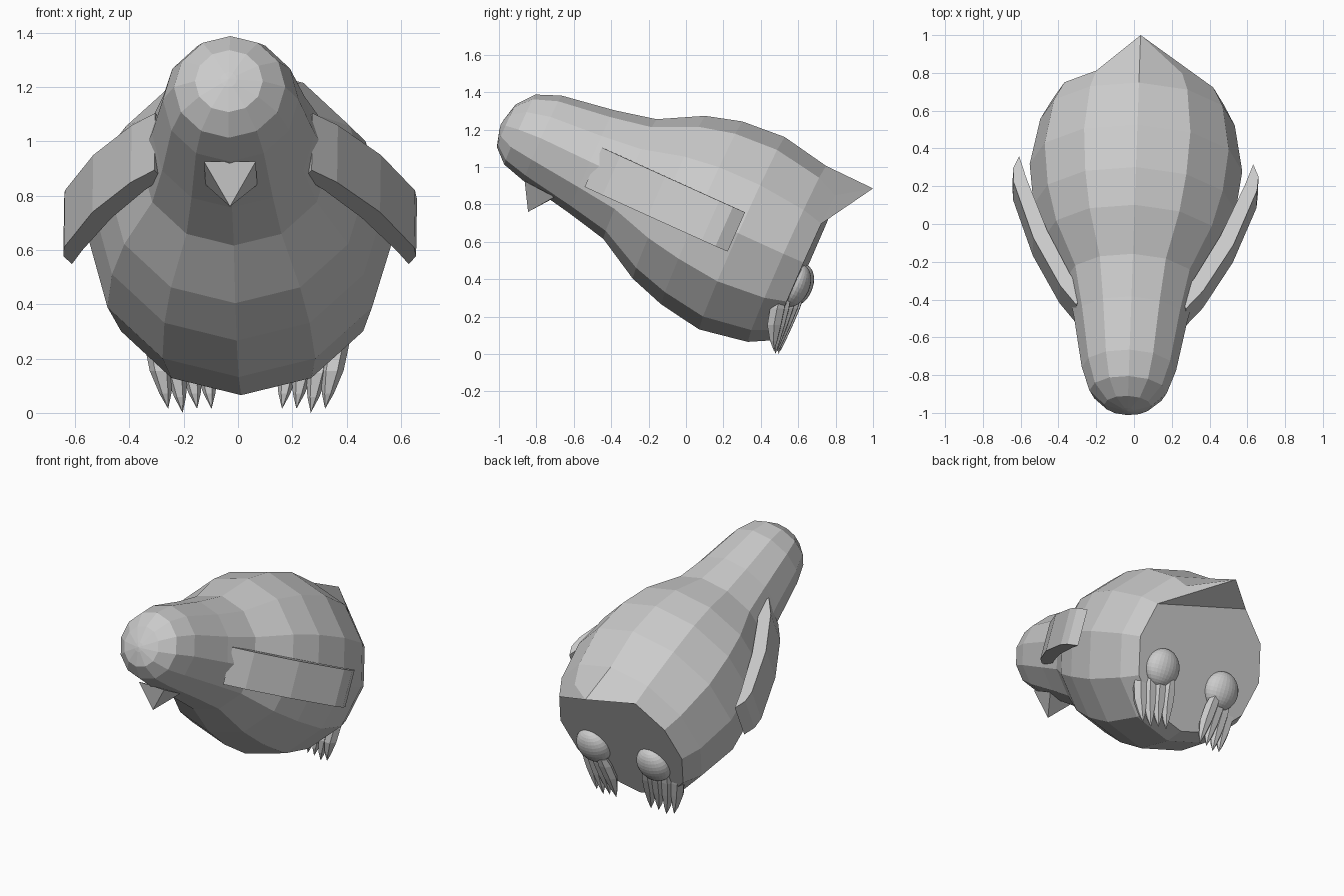
import bpy, bmesh, math
from mathutils import Matrix, Vector

if "Cube" in bpy.data.objects:
    bpy.data.objects.remove(bpy.data.objects["Cube"])

# Leaning frame: local y runs from head to tail, local z across the back
YAW = Matrix.Rotation(math.radians(-2), 4, 'Z')
LEAN = YAW @ Matrix.Rotation(math.radians(-24), 4, 'X')
UNLEAN = Matrix.Rotation(math.radians(24), 4, 'X')   # level point -> leaning frame

grey = bpy.data.materials.new("plain_grey")
grey.diffuse_color = (0.6, 0.6, 0.6, 1)
grey.use_nodes = True
grey.node_tree.nodes["Principled BSDF"].inputs["Base Color"].default_value = grey.diffuse_color


def finish(name, bm, matrix):
    """Orient the faces and turn the bmesh into a flat shaded object."""
    bmesh.ops.transform(bm, matrix=matrix, verts=bm.verts)
    bmesh.ops.recalc_face_normals(bm, faces=bm.faces)
    mesh = bpy.data.meshes.new(name)
    bm.to_mesh(mesh)
    bm.free()
    mesh.materials.append(grey)
    ob = bpy.data.objects.new(name, mesh)
    bpy.context.collection.objects.link(ob)
    return ob


def skin(bm, rings):
    """Bridge consecutive closed rings with quads."""
    n = len(rings[0])
    for a, b in zip(rings, rings[1:]):
        for i in range(n):
            j = (i + 1) % n
            bm.faces.new((a[i], a[j], b[j], b[i]))


# Body: twelve-sided lathe (station, radius, centre height)
profile = [(-1.40, 0.03, 0.72), (-1.375, 0.125, 0.725), (-1.30, 0.205, 0.735),
           (-1.17, 0.25, 0.742), (-0.88, 0.30, 0.735), (-0.655, 0.35, 0.733),
           (-0.425, 0.476, 0.729), (-0.23, 0.535, 0.724), (0.01, 0.563, 0.712),
           (0.275, 0.515, 0.709), (0.39, 0.455, 0.709)]
bm = bmesh.new()
rings = []
for s, r, c in profile:
    rings.append([bm.verts.new((r * math.sin(i * math.pi / 6), s,
                                c + r * math.cos(i * math.pi / 6))) for i in range(12)])
skin(bm, rings)
pole = bm.verts.new((0, -1.405, 0.72))
for i in range(12):
    bm.faces.new((pole, rings[0][(i + 1) % 12], rings[0][i]))
# Tail: top corner of the rear ring drawn out to a point, flat rump below
end = rings[-1]
end[0].co = (0, 0.554, 1.216)
bm.faces.new((end[0], end[1], end[2]))
bm.faces.new((end[0], end[2], end[11]))
bm.faces.new(end[2:])
finish("body", bm, LEAN)

# Wings: curved strip outline extruded to a constant width
outline = [(0.29, -0.85), (0.38, -0.74), (0.53, -0.47), (0.645, -0.15), (0.65, -0.07),
           (0.62, 0.0), (0.58, -0.12), (0.46, -0.42), (0.33, -0.67), (0.26, -0.78)]
for side, name in ((1, "right_wing"), (-1, "left_wing")):
    bm = bmesh.new()
    low, high = [[bm.verts.new((side * x, s, t)) for x, s in outline] for t in (0.60, 0.83)]
    skin(bm, [low, high])
    bm.faces.new(low)
    bm.faces.new(high)
    finish(name, bm, LEAN)

# Beak: four-sided pyramid pointing down from the throat
bm = bmesh.new()
base = [bm.verts.new(p) for p in ((-0.095, -0.86, 0.925), (0.095, -0.86, 0.925),
                                  (0.095, -0.70, 0.84), (-0.095, -0.70, 0.84))]
tip = bm.verts.new((0, -0.845, 0.76))
bm.faces.new(base)
for i in range(4):
    bm.faces.new((base[i], base[(i + 1) % 4], tip))
finish("beak", bm, YAW)

# Feet: flattened ball on the rump with four faceted claws below it
for side, label in ((1, "right"), (-1, "left")):
    bm = bmesh.new()
    bmesh.ops.create_uvsphere(bm, u_segments=28, v_segments=16, radius=1)
    place = Matrix.Translation((side * 0.225 + 0.02, 0.39, 0.575)) @ Matrix.Diagonal((0.115, 0.08, 0.12, 1))
    finish(label + "_foot", bm, LEAN @ place)

    bm = bmesh.new()
    for k in range(4):
        top = Vector((side * (0.17 + 0.057 * k) + 0.015, 0.59 - 0.025 * k, 0.295))
        point = Vector((side * (0.13 + 0.053 * k) + 0.015, 0.50 - 0.006 * k, 0.0 if k == 2 else 0.015))
        stack = []
        for f, r in ((0.0, 0.034), (0.18, 0.044), (0.5, 0.042), (0.8, 0.022)):
            mid = top.lerp(point, f) + Vector((0, -0.015, 0)) * math.sin(math.pi * f)
            stack.append([bm.verts.new(mid + Vector((r * math.cos(a * math.pi / 3),
                                                     r * math.sin(a * math.pi / 3), 0)))
                          for a in range(6)])
        skin(bm, stack)
        bm.faces.new(stack[0])
        end_point = bm.verts.new(point)
        for i in range(6):
            bm.faces.new((stack[-1][i], stack[-1][(i + 1) % 6], end_point))
    finish(label + "_claws", bm, YAW)
